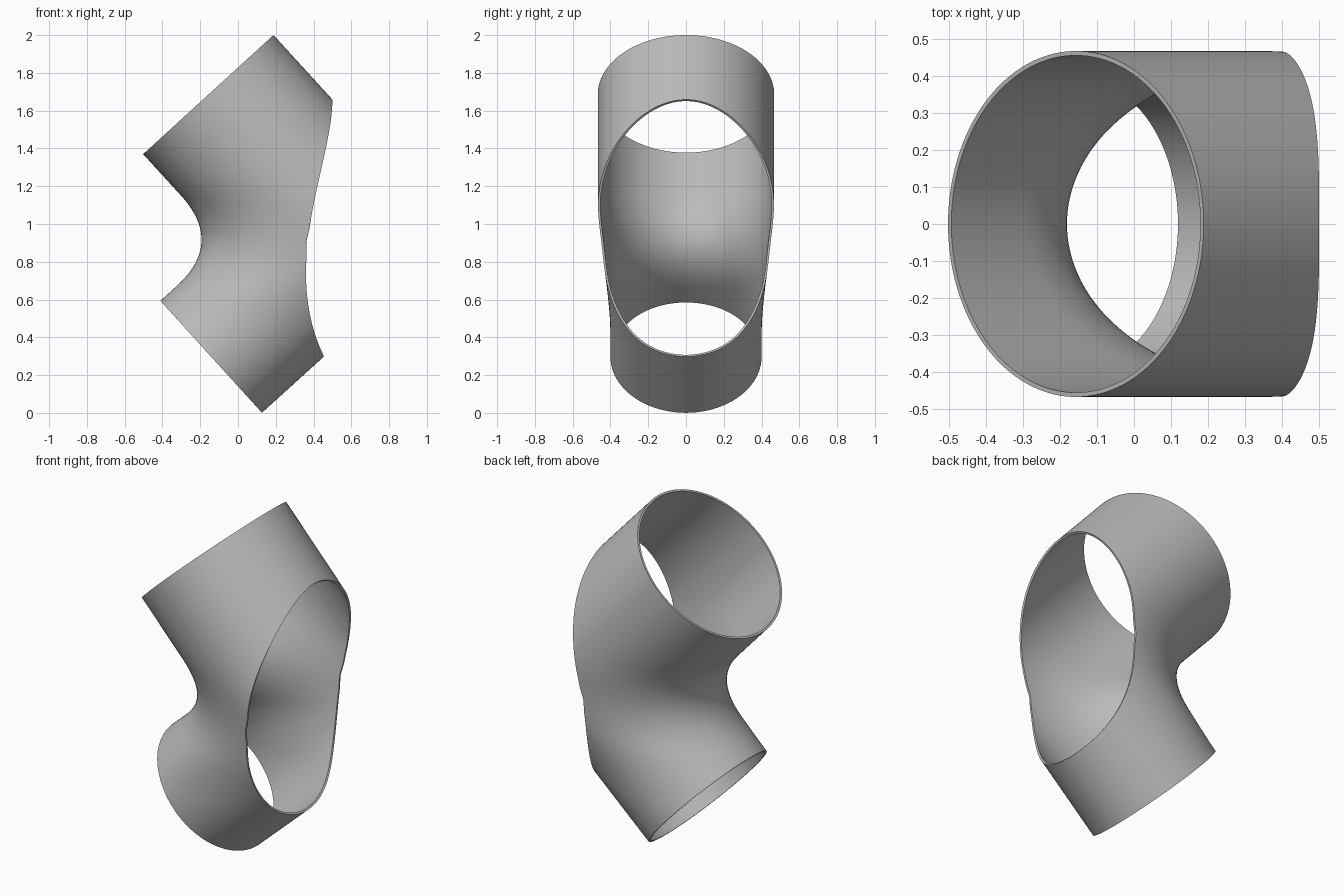
import bpy, bmesh, math
from mathutils import Vector

if "Cube" in bpy.data.objects:
    bpy.data.objects.remove(bpy.data.objects["Cube"])

COLUMNS, ROWS, FILLET = 192, 28, 0.34
# Each end ring: centre, rim direction and inward axis in the x-z plane, radius
UPPER = (Vector((-0.157, 1.685)), Vector((0.739, 0.675)), Vector((0.675, -0.739)), 0.467)
LOWER = (Vector((-0.142, 0.297)), Vector((0.672, -0.741)), Vector((0.741, 0.672)), 0.40)
# Side opening outline as (z, x)
OPENING = [(0.3, 0.455), (0.5, 0.385), (0.757, 0.36), (1.05, 0.39), (1.45, 0.475), (1.655, 0.5)]


def opening_x(z):
    """Smooth curve through the opening outline."""
    z = min(max(z, OPENING[0][0]), OPENING[-1][0])
    total = 0
    for zi, xi in OPENING:
        for zj, _ in OPENING:
            if zj != zi:
                xi *= (z - zj) / (zi - zj)
        total += xi
    return total


def make_path(angle):
    """Line along the pipe wall: straight, filleted bend, straight."""
    (c, r, du, ru), (k, s, dl, rl) = UPPER, LOWER
    start = c + r * ru * math.cos(angle)
    end = k + s * rl * math.cos(angle)
    gap = end - start
    reach = (gap.x * dl.y - gap.y * dl.x) / (du.x * dl.y - du.y * dl.x)
    corner = start + du * reach
    p, q = corner - du * FILLET, corner - dl * FILLET

    def point(t):
        t *= 3
        if t < 1:
            v = start.lerp(p, t)
        elif t < 2:
            v = p.lerp(corner, t - 1).lerp(corner.lerp(q, t - 1), t - 1)
        else:
            v = q.lerp(end, t - 2)
        f = min(max((v.y - 0.4) / 0.75, 0), 1)
        radius = rl + (ru - rl) * f * f * (3 - 2 * f)
        return Vector((v.x, radius * math.sin(angle), v.y))
    return point


def trim(point):
    """Where the path leaves and re-enters the wall at the opening."""
    def over(t):
        v = point(t)
        return v.x - opening_x(v.z)

    def cross(inside, outside):
        for _ in range(22):
            mid = (inside + outside) / 2
            if over(mid) > 0:
                outside = mid
            else:
                inside = mid
        return inside

    steps = [0.03 + 0.94 * i / 240 for i in range(241)]
    values = [over(t) for t in steps]
    hits = [t for t, v in zip(steps, values) if v > 0]
    if not hits:
        best = steps[values.index(max(values))]
        return best, best
    return cross(0, hits[0]), cross(1, hits[-1])


# Pipe wall: an upper and a lower sheet joined where the bend is closed
bm = bmesh.new()
sheets = ([], [])
for i in range(COLUMNS):
    point = make_path(2 * math.pi * i / COLUMNS)
    a, b = trim(point)
    sheets[0].append([bm.verts.new(point(a * j / ROWS)) for j in range(ROWS + 1)])
    sheets[1].append([bm.verts.new(point(b + (1 - b) * j / ROWS)) for j in range(ROWS + 1)])
for sheet in sheets:
    for i in range(COLUMNS):
        left, right = sheet[i], sheet[(i + 1) % COLUMNS]
        for j in range(ROWS):
            bm.faces.new((left[j], left[j + 1], right[j + 1], right[j]))
bmesh.ops.remove_doubles(bm, verts=bm.verts, dist=0.0002)
# Face the normals away from the pipe's centre
bm.normal_update()
rim_face = min(bm.faces, key=lambda f: f.calc_center_median().x)
if rim_face.normal.x > 0:
    bmesh.ops.reverse_faces(bm, faces=bm.faces)
mesh = bpy.data.meshes.new("branch_pipe")
bm.to_mesh(mesh)
bm.free()
pipe = bpy.data.objects.new("branch_pipe", mesh)
bpy.context.collection.objects.link(pipe)

# Plain grey
grey = bpy.data.materials.new("plain_grey")
grey.use_nodes = True
grey.diffuse_color = (0.5, 0.5, 0.5, 1)
grey.node_tree.nodes["Principled BSDF"].inputs["Base Color"].default_value = (0.5, 0.5, 0.5, 1)
mesh.materials.append(grey)

# Thin wall, smooth sides and crisp rims
wall = pipe.modifiers.new("wall", 'SOLIDIFY')
wall.thickness = 0.012
wall.offset = -1
bpy.ops.object.select_all(action='DESELECT')
pipe.select_set(True)
bpy.context.view_layer.objects.active = pipe
bpy.ops.object.modifier_apply(modifier=wall.name)
bpy.ops.object.shade_smooth_by_angle(angle=math.radians(40))
